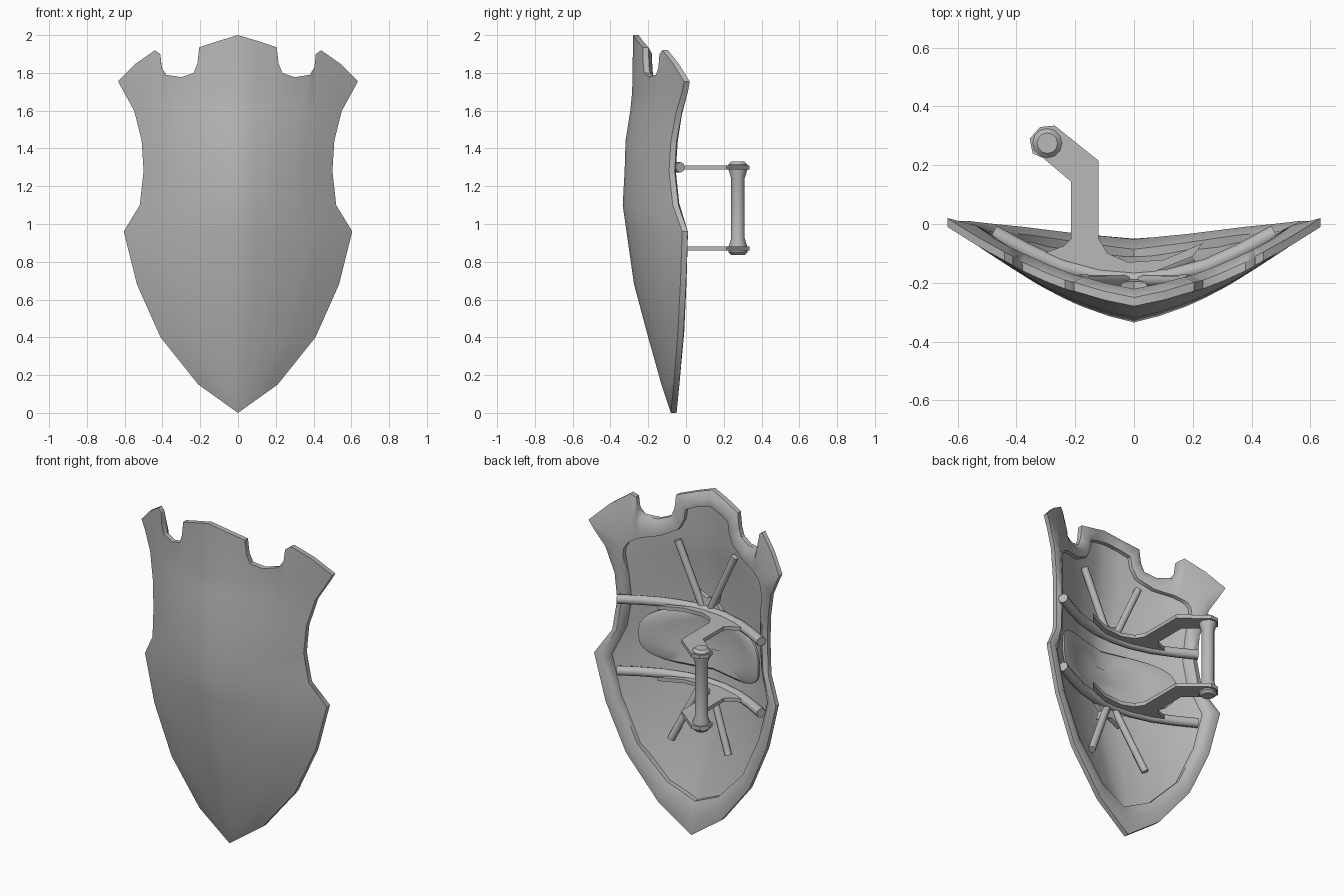
import bpy, bmesh, math
from mathutils import Vector

if "Cube" in bpy.data.objects:
    bpy.data.objects.remove(bpy.data.objects["Cube"])

grey = bpy.data.materials.new("plain grey")
grey.use_nodes = True
COLOR = (0.48, 0.48, 0.48, 1)
grey.diffuse_color = COLOR
grey.node_tree.nodes["Principled BSDF"].inputs["Base Color"].default_value = COLOR


def add_object(name, data):
    ob = bpy.data.objects.new(name, data)
    bpy.context.collection.objects.link(ob)
    data.materials.append(grey)
    return ob


def finish(name, bm, angle=40):
    """Turn a bmesh into a smooth shaded object with clean outward normals."""
    bmesh.ops.remove_doubles(bm, verts=bm.verts[:], dist=0.0005)
    bmesh.ops.recalc_face_normals(bm, faces=bm.faces[:])
    mesh = bpy.data.meshes.new(name)
    bm.to_mesh(mesh)
    bm.free()
    ob = add_object(name, mesh)
    bpy.ops.object.select_all(action="DESELECT")
    ob.select_set(True)
    bpy.context.view_layer.objects.active = ob
    bpy.ops.object.shade_smooth_by_angle(angle=math.radians(angle))
    return ob


def bridge(bm, a, b, closed):
    """Quads between two equal rows of vertices."""
    n = len(a)
    for i in range(n if closed else n - 1):
        j = (i + 1) % n
        bm.faces.new((a[i], a[j], b[j], b[i]))


def thicken(bm, offset):
    geom = bmesh.ops.extrude_face_region(bm, geom=bm.faces[:])["geom"]
    moved = [v for v in geom if isinstance(v, bmesh.types.BMVert)]
    bmesh.ops.translate(bm, verts=moved, vec=offset)


def tube(name, points, radius):
    cu = bpy.data.curves.new(name, "CURVE")
    cu.dimensions = "3D"
    cu.bevel_depth = radius
    cu.bevel_resolution = 2
    cu.use_fill_caps = True
    sp = cu.splines.new("POLY")
    sp.points.add(len(points) - 1)
    for p, co in zip(sp.points, points):
        p.co = (*co, 1)
    return add_object(name, cu)


# Shield section by height: z, half width, centre y, edge y
LEVELS = [(2, .64, -.28, 0), (1.755, .635, -.285, -.01), (1.7, .605, -.285, -.02),
          (1.6, .55, -.295, -.05), (1.44, .51, -.32, -.08), (1.28, .5, -.325, -.09),
          (1.1, .52, -.335, -.07), (.96, .605, -.315, -.02), (.68, .535, -.275, -.03),
          (.4, .41, -.2, -.045), (.15, .21, -.13, -.065), (0, 0, -.08, -.08)]
# Notched top edge from the centre to the outer corner
TOP = [(0, 2), (.1, 1.97), (.205, 1.935), (.215, 1.85), (.235, 1.8), (.3, 1.777),
       (.38, 1.79), (.405, 1.83), (.412, 1.9), (.44, 1.92), (.54, 1.85), (.635, 1.755)]
# Inner edge of the raised rim, one point for each outline point
INNER = [(0, 1.91), (.08, 1.89), (.14, 1.865), (.15, 1.8), (.18, 1.74), (.27, 1.69),
         (.36, 1.67), (.38, 1.665), (.39, 1.66), (.4, 1.655), (.42, 1.645), (.44, 1.63),
         (.455, 1.6), (.46, 1.56), (.445, 1.43), (.435, 1.28), (.455, 1.12), (.525, .95),
         (.465, .71), (.35, .46), (.17, .27), (0, .19)]


def front_y(x, z):
    """Front surface of the curved shield."""
    z = min(max(z, 0), 2)
    for hi, lo in zip(LEVELS, LEVELS[1:]):
        if z >= lo[0]:
            break
    t = (z - lo[0]) / (hi[0] - lo[0])
    w, yc, ye = (l + (h - l) * t for h, l in zip(hi[1:], lo[1:]))
    u = min(abs(x) / w, 1.05) if w > 0 else 1
    return yc + (ye - yc) * (.4 * u + .6 * u * u)


def on_shield(x, z, off=0):
    return Vector((x, front_y(x, z) + off, z))


def mirrored(half):
    """Full row from a half row that starts on the centre line."""
    return [(-x, z) for x, z in half[:0:-1]] + list(half)


# Shield body
bm = bmesh.new()
rows = [mirrored(TOP)]
for z, w, _, _ in LEVELS[2:]:
    rows.append(mirrored([(x / TOP[-1][0] * w, z) for x, _ in TOP]))
grid = [[bm.verts.new(on_shield(x, z)) for x, z in row] for row in rows]
for a, b in zip(grid, grid[1:]):
    bridge(bm, a, b, False)
bmesh.ops.remove_doubles(bm, verts=bm.verts[:], dist=0.0005)
thicken(bm, (0, .03, 0))
finish("shield_body", bm)

# Raised rim around the back
outer = TOP + [(w, z) for z, w, _, _ in LEVELS[2:]]
middle = [((a + c) / 2, (b + d) / 2) for (a, b), (c, d) in zip(outer, INNER)]
bm = bmesh.new()
loops = []
for half, off in ((outer, .004), (outer, .03), (middle, .06), (INNER, .055), (INNER, .01)):
    loop = list(half) + [(-x, z) for x, z in half[-2:0:-1]]
    loops.append([bm.verts.new(on_shield(x, z, off)) for x, z in loop])
for a, b in zip(loops, loops[1:] + loops[:1]):
    bridge(bm, a, b, True)
finish("back_rim", bm, 50)

# Rounded arm pad between the bars
bm = bmesh.new()
rings = []
for scale, off in ((1, .02), (1, .045), (.94, .055), (.65, .055), (.3, .055)):
    ring = []
    for i in range(32):
        a = math.tau * i / 32
        c, s = math.cos(a), math.sin(a)
        x = .4 * scale * math.copysign(abs(c) ** .7, c)
        z = 1.085 + .17 * scale * math.copysign(abs(s) ** .7, s)
        ring.append(bm.verts.new(on_shield(x, z, off)))
    rings.append(ring)
for a, b in zip(rings, rings[1:]):
    bridge(bm, a, b, True)
bm.faces.new(rings[-1])
finish("arm_pad", bm)

# Flat arm seen from above: foot along the bar, stem and round end
ARM = [(-.12, .215), (-.27, .335), (-.32, .33), (-.355, .29), (-.345, .24), (-.31, .225),
       (-.215, .145), (-.215, -.05), (-.24, -.075), (-.31, -.1), (-.31, -.13),
       (-.1, -.17), (.05, -.17), (.2, -.11), (.235, -.065), (.1, -.122), (-.02, -.13),
       (-.09, -.1), (-.12, -.05)]
BAR = [(0, -.19), (.12, -.18), (.25, -.145), (.37, -.09), (.48, -.03)]

for label, z, way in (("upper", 1.3, 1), ("lower", .87, -1)):
    tube(label + "_cross_bar", [(x, y, z) for x, y in mirrored(BAR)], .028)

    bm = bmesh.new()
    bm.faces.new([bm.verts.new((x, y, z - .011)) for x, y in ARM])
    thicken(bm, (0, 0, .022))
    finish(label + "_handle_arm", bm, 30)

    # Pair of struts and the web that joins them to the bar
    for side, sx in (("left", 1), ("right", -1)):
        end = on_shield(sx * .19, z + way * .37, .045)
        tube(label + "_strut_" + side, [(sx * .03, -.195, z + way * .02), end], .021)
    bm = bmesh.new()
    web = ((-.12, 0), (.12, 0), (.07, .05), (.075, .1), (0, .07), (-.075, .1), (-.07, .05))
    bm.faces.new([bm.verts.new((x, -.215 - h * .15, z + way * h)) for x, h in web])
    thicken(bm, (0, .03, 0))
    finish(label + "_strut_web", bm, 30)

# Turned hand grip
half_profile = [(0, .247), (.035, .247), (.05, .232), (.05, .205), (.036, .16)]
profile = half_profile + [(r, -h) for r, h in reversed(half_profile)]
bm = bmesh.new()
turned = []
for r, h in profile:
    ring = []
    for i in range(12):
        a = math.tau * i / 12
        ring.append(bm.verts.new((-.295 + r * math.cos(a), .275 + r * math.sin(a), 1.083 + h)))
    turned.append(ring)
for a, b in zip(turned[1:-1], turned[2:-1]):
    bridge(bm, a, b, True)
bm.faces.new(turned[1])
bm.faces.new(turned[-2])
bmesh.ops.delete(bm, geom=turned[0] + turned[-1], context="VERTS")
finish("hand_grip", bm)
